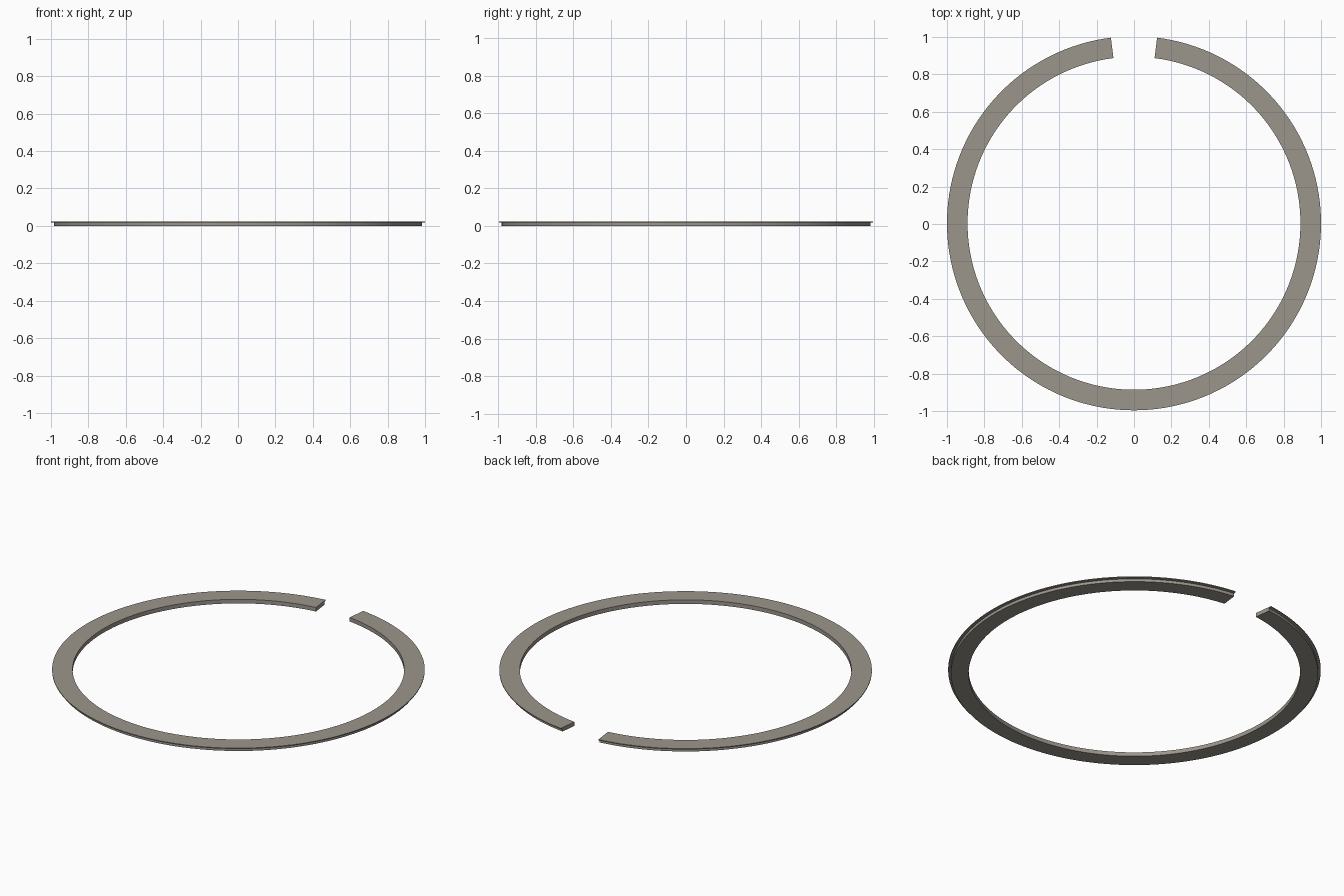
import bpy, bmesh, math

if "Cube" in bpy.data.objects:
    bpy.data.objects.remove(bpy.data.objects["Cube"])

# material
metal = bpy.data.materials.new("warm grey metal")
metal.diffuse_color = (0.33, 0.30, 0.26, 1)
metal.use_nodes = True
metal.node_tree.nodes["Principled BSDF"].inputs["Base Color"].default_value = metal.diffuse_color

# cross-section (radius, z): flat ring with a thin outer lip at the top
PROFILE = [(0.89, 0.0), (0.985, 0.0), (0.985, 0.017), (1.0, 0.019), (1.0, 0.024), (0.89, 0.024)]
HALF_GAP = math.radians(7.1)
STEPS = 140
OFFSET_Y = (1 - math.cos(HALF_GAP)) / 2

# sweep the section around, leaving a gap at the back
bm = bmesh.new()
rings = []
for i in range(STEPS + 1):
    a = math.pi / 2 + HALF_GAP + (2 * math.pi - 2 * HALF_GAP) * i / STEPS
    rings.append([bm.verts.new((r * math.cos(a), r * math.sin(a) + OFFSET_Y, z)) for r, z in PROFILE])
n = len(PROFILE)
for r0, r1 in zip(rings, rings[1:]):
    for j in range(n):
        k = (j + 1) % n
        bm.faces.new((r0[j], r0[k], r1[k], r1[j]))
bm.faces.new(rings[0])
bm.faces.new(rings[-1])
bmesh.ops.recalc_face_normals(bm, faces=bm.faces)

mesh = bpy.data.meshes.new("split_ring")
bm.to_mesh(mesh)
bm.free()
mesh.materials.append(metal)
ring = bpy.data.objects.new("split_ring", mesh)
bpy.context.collection.objects.link(ring)
bpy.context.view_layer.objects.active = ring
ring.select_set(True)
bpy.ops.object.shade_smooth_by_angle(angle=math.radians(30))
